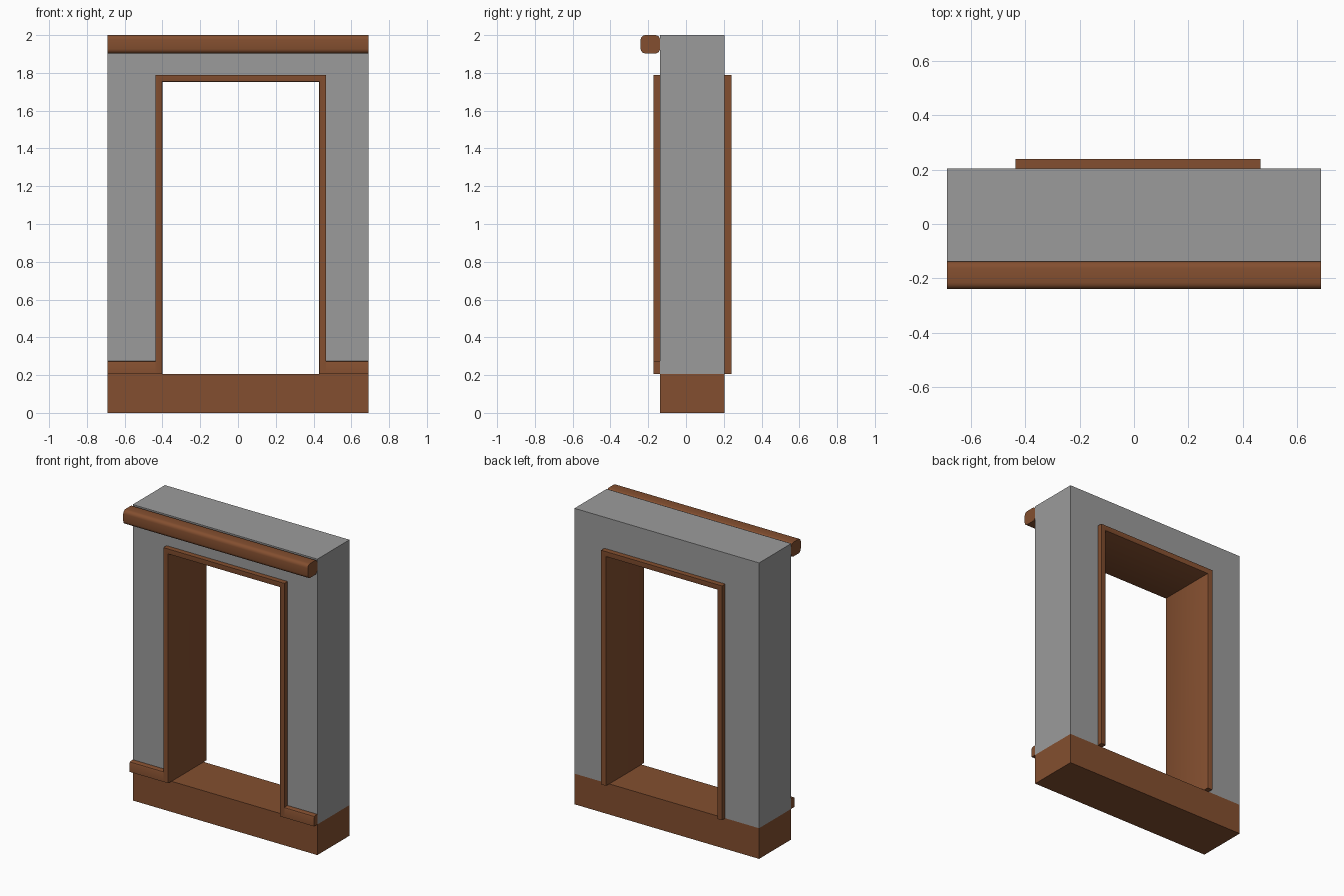
import bpy, bmesh

if "Cube" in bpy.data.objects:
    bpy.data.objects.remove(bpy.data.objects["Cube"])

def material(name, rgb):
    m = bpy.data.materials.new(name)
    m.diffuse_color = (*rgb, 1)
    m.use_nodes = True
    m.node_tree.nodes["Principled BSDF"].inputs["Base Color"].default_value = m.diffuse_color
    return m

GREY = material("plaster_grey", (0.33, 0.33, 0.33))
BROWN = material("wood_brown", (0.23, 0.078, 0.029))

def prism(name, pts, y0, y1, mat, edge_rule=None, width=0.01, segs=2):
    """Extrude an x-z outline from y0 to y1 and round the edges chosen by edge_rule."""
    bm = bmesh.new()
    face = bm.faces.new([bm.verts.new((x, y0, z)) for x, z in pts])
    ext = bmesh.ops.extrude_face_region(bm, geom=[face])
    for v in ext["geom"]:
        if isinstance(v, bmesh.types.BMVert):
            v.co.y = y1
    bmesh.ops.recalc_face_normals(bm, faces=bm.faces)
    if edge_rule:
        edges = [e for e in bm.edges if edge_rule(e.verts[0].co, e.verts[1].co)]
        bmesh.ops.bevel(bm, geom=edges, offset=width, segments=segs,
                        profile=0.5, affect='EDGES')
    me = bpy.data.meshes.new(name)
    bm.to_mesh(me)
    bm.free()
    me.materials.append(mat)
    ob = bpy.data.objects.new(name, me)
    bpy.context.collection.objects.link(ob)
    if edge_rule:
        bpy.ops.object.select_all(action='DESELECT')
        ob.select_set(True)
        bpy.context.view_layer.objects.active = ob
        bpy.ops.object.shade_smooth_by_angle(angle=0.6)
    return ob

def rect(x0, x1, z0, z1):
    return [(x0, z0), (x1, z0), (x1, z1), (x0, z1)]

def arch(x0, x1, z1, a0, a1, b1, z0):
    """Upside-down U: outer x0..x1 up to z1, inner a0..a1 up to b1."""
    return [(x0, z0), (a0, z0), (a0, b1), (a1, b1), (a1, z0), (x1, z0), (x1, z1), (x0, z1)]

W, Z0 = 0.69, 0.207           # half width, top of the base
YF, YB = -0.138, 0.205        # wall front and back
IL, IR, IT = -0.40, 0.43, 1.753   # opening
OL, OR, OT = -0.437, 0.467, 1.79  # outside of the door frame

# wall and its base band
prism("base", rect(-W, W, 0, Z0), YF, YB, BROWN)
prism("wall", arch(-W, W, 2, OL, OR, OT, Z0), YF, YB, GREY)

# door frame, inner front and back edges rounded
def inner(a, b):
    ok = lambda v: IL - .01 < v.x < IR + .01 and v.z < IT + .01
    return ok(a) and ok(b) and abs(a.y - b.y) < 1e-4 and (a - b).length > 0.1 \
        and not (a.z < Z0 + .01 and b.z < Z0 + .01)
prism("door_frame", arch(OL, OR, OT, IL, IR, IT, Z0), -0.173, 0.24, BROWN, inner, 0.008)

# skirting boards, top front edge rounded
def top_front(a, b):
    return a.y < -0.17 and b.y < -0.17 and min(a.z, b.z) > 0.27
for side, x0, x1 in (("left", -W, OL), ("right", OR, W)):
    prism("skirting_" + side, rect(x0, x1, Z0, 0.276), -0.173, YF, BROWN, top_front, 0.012)

# crown rail with all long edges rounded
def long_edge(a, b):
    return abs(a.x - b.x) > 1
prism("crown_rail", rect(-W, W, 1.903, 2.0), -0.24, YF, BROWN, long_edge, 0.024, 4)
